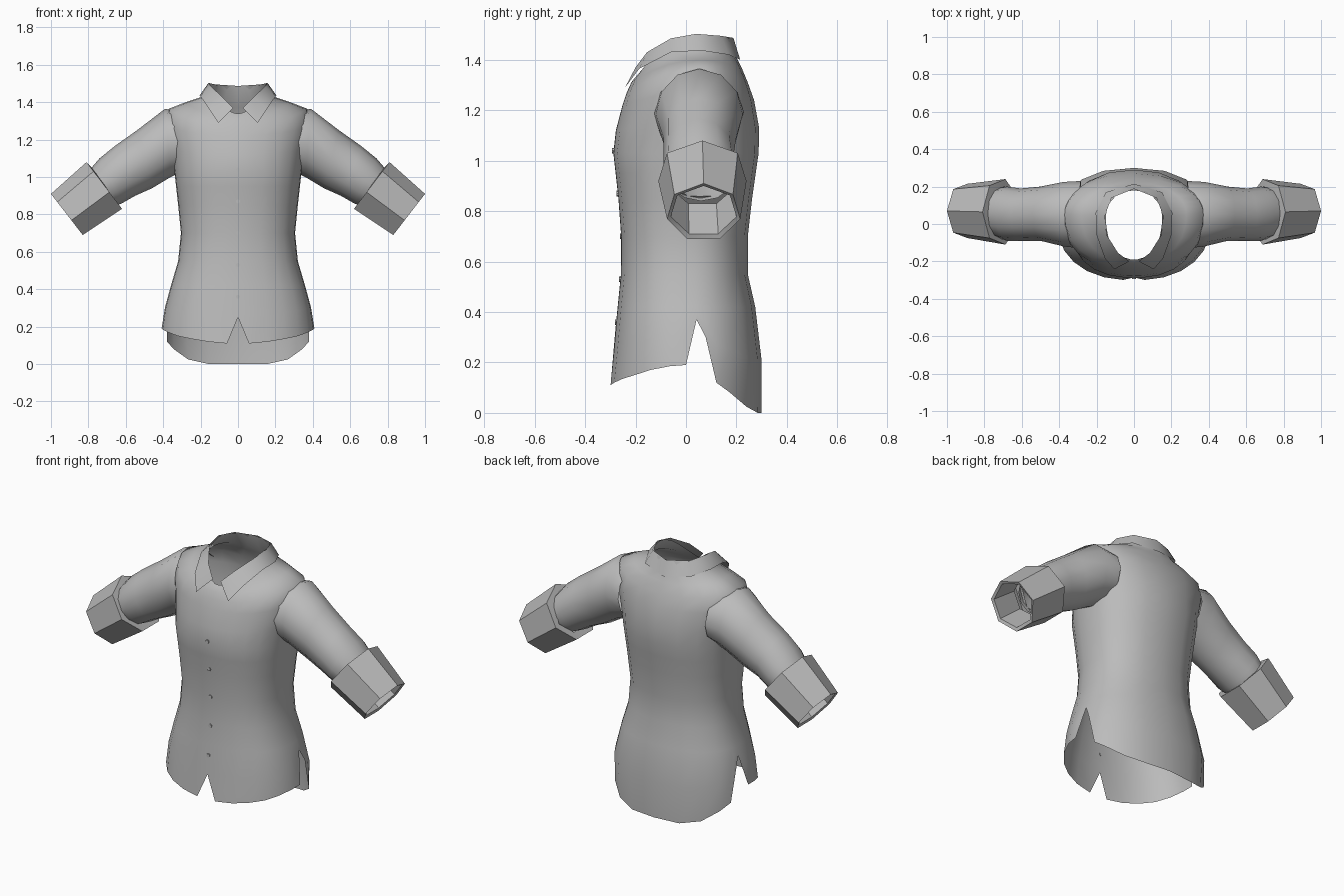
import bpy
import math

if "Cube" in bpy.data.objects:
    bpy.data.objects.remove(bpy.data.objects["Cube"], do_unlink=True)

# One plain cloth colour
cloth = bpy.data.materials.new("grey_cloth")
cloth.use_nodes = True
cloth.diffuse_color = (0.5, 0.5, 0.5, 1)
cloth.node_tree.nodes["Principled BSDF"].inputs["Base Color"].default_value = (0.5, 0.5, 0.5, 1)


def loft(name, rings, closed=True, mirror=False, angle=40):
    """Skin a list of equally long point rows with quads."""
    count = len(rings[0])
    verts = [point for ring in rings for point in ring]
    faces = []
    for row in range(len(rings) - 1):
        for i in range(count if closed else count - 1):
            k = (i + 1) % count
            low, high = row * count, (row + 1) * count
            faces.append((low + i, low + k, high + k, high + i))
    mesh = bpy.data.meshes.new(name)
    mesh.from_pydata(verts, [], faces)
    mesh.materials.append(cloth)
    obj = bpy.data.objects.new(name, mesh)
    bpy.context.collection.objects.link(obj)
    if mirror:
        mod = obj.modifiers.new("mirror", 'MIRROR')
        mod.use_clip = True
    bpy.ops.object.select_all(action='DESELECT')
    bpy.context.view_layer.objects.active = obj
    obj.select_set(True)
    bpy.ops.object.shade_smooth_by_angle(angle=math.radians(angle))
    return obj


# Body cross-sections: height, half width, front y, back y
BODY = [
    (0.0, 0.385, -0.305, 0.3), (0.12, 0.4, -0.3, 0.3), (0.2, 0.41, -0.29, 0.3),
    (0.33, 0.385, -0.28, 0.295), (0.55, 0.32, -0.258, 0.245),
    (0.7, 0.305, -0.257, 0.245), (0.85, 0.32, -0.268, 0.262),
    (1.03, 0.34, -0.288, 0.288),
]


def body_at(z):
    """Interpolated half width, front y and back y at a height."""
    for low, high in zip(BODY, BODY[1:]):
        if z <= high[0]:
            f = (z - low[0]) / (high[0] - low[0])
            return [a + (b - a) * f for a, b in zip(low[1:], high[1:])]
    return list(BODY[-1][1:])


def oval(t, width, front, back, mid, roundness=0.85):
    """Point on a slightly squared oval; t runs from the front to the back."""
    s, c = math.sin(t), math.cos(t)
    x = math.copysign(abs(s) ** roundness, s) * width
    reach = abs(c) ** roundness
    return x, mid + reach * ((front if c > 0 else back) - mid)


# Hem height by angle: front notch, front tail, side vent, long back tail
HEM = [
    (0, 0.25), (6, 0.11), (20, 0.12), (35, 0.135), (50, 0.15), (65, 0.17),
    (80, 0.185), (90, 0.19), (96, 0.37), (102, 0.3), (110, 0.12),
    (122, 0.08), (140, 0.025), (160, 0.0), (180, 0.0),
]
columns = HEM + [(360 - a, z) for a, z in HEM[-2:0:-1]]
angles = [math.radians(a) for a, z in columns]

rings = []
for part in (0, 0.5):
    ring = []
    for t, (a, hem) in zip(angles, columns):
        z = hem + (0.42 - hem) * part
        ring.append((*oval(t, *body_at(z), 0), z))
    rings.append(ring)
for z in (0.42, 0.55, 0.7, 0.85, 0.95, 1.03):
    rings.append([(*oval(t, *body_at(z), 0), z) for t in angles])

# Chest to neck: half width, front y, back y, middle y, front z, side z, back z
YOKE = [
    (0.36, -0.278, 0.29, 0.02, 1.12, 1.15, 1.13),
    (0.385, -0.252, 0.27, 0.04, 1.22, 1.27, 1.24),
    (0.37, -0.235, 0.245, 0.05, 1.27, 1.365, 1.31),
    (0.28, -0.217, 0.22, 0.05, 1.31, 1.4, 1.37),
    (0.19, -0.202, 0.2, 0.04, 1.33, 1.43, 1.41),
    (0.15, -0.19, 0.18, 0.03, 1.34, 1.5, 1.485),
]
for width, front, back, mid, zf, zs, zb in YOKE:
    ring = []
    for t in angles:
        c = math.cos(t)
        z = zs + ((zf if c > 0 else zb) - zs) * abs(c) ** 1.8
        ring.append((*oval(t, width, front, back, mid, 0.92), z))
    rings.append(ring)
loft("shirt_body", rings, angle=60)


def tube_ring(sides, top, bottom, front, back):
    """Tilted ring spanning top and bottom (x, z) points and a y range."""
    turns = [math.tau * i / sides for i in range(sides)]
    lowest = min(math.cos(t) for t in turns)
    widest = max(math.sin(t) for t in turns)
    ring = []
    for t in turns:
        f = (1 - math.cos(t)) / (1 - lowest)
        y = (front + back) / 2 - math.sin(t) / widest * (back - front) / 2
        ring.append((top[0] + (bottom[0] - top[0]) * f, y,
                     top[1] + (bottom[1] - top[1]) * f))
    return ring


# Sleeves, from inside the shoulder to inside the cuff
SLEEVE = [
    ((0.29, 1.345), (0.28, 1.04), -0.13, 0.23),
    ((0.39, 1.365), (0.36, 1.0), -0.12, 0.225),
    ((0.54, 1.25), (0.46, 0.94), -0.09, 0.2),
    ((0.66, 1.165), (0.55, 0.9), -0.09, 0.19),
    ((0.74, 1.1), (0.62, 0.86), -0.09, 0.2),
    ((0.8, 1.03), (0.67, 0.84), -0.07, 0.19),
]
loft("sleeves", [tube_ring(12, *r) for r in SLEEVE], mirror=True, angle=60)

# Rolled cuffs: end cap, outer wall, rim and inner wall
CUFF = [
    ((0.77, 1.04), (0.65, 0.86), -0.07, 0.2),
    ((0.81, 1.08), (0.62, 0.83), -0.11, 0.24),
    ((1.0, 0.91), (0.83, 0.69), -0.075, 0.215),
    ((0.985, 0.9), (0.835, 0.71), -0.06, 0.2),
    ((0.84, 1.0), (0.7, 0.83), -0.06, 0.19),
]
loft("rolled_cuffs", [tube_ring(7, *r) for r in CUFF], mirror=True, angle=40)

# Folded collar: outer lower edge with a pointed tip, then the fold line
collar_edge = [
    (0.105, -0.242, 1.29), (0.155, -0.185, 1.365), (0.2, -0.06, 1.43),
    (0.205, 0.06, 1.437), (0.15, 0.17, 1.42), (0, 0.215, 1.4),
]
collar_fold = [
    (0.025, -0.2, 1.37), (0.085, -0.155, 1.43), (0.145, -0.06, 1.485),
    (0.158, 0.04, 1.503), (0.12, 0.14, 1.495), (0, 0.188, 1.487),
]
loft("collar", [collar_edge, collar_fold], closed=False, mirror=True, angle=60)

# Flat buttons down the front
for i in range(5):
    z = 0.36 + i * 0.17
    bpy.ops.mesh.primitive_cylinder_add(
        vertices=8, radius=0.011, depth=0.008, location=(0, body_at(z)[1] - 0.001, z),
        rotation=(math.pi / 2, 0, 0))
    button = bpy.context.object
    button.name = f"button_{i + 1}"
    button.data.materials.append(cloth)
